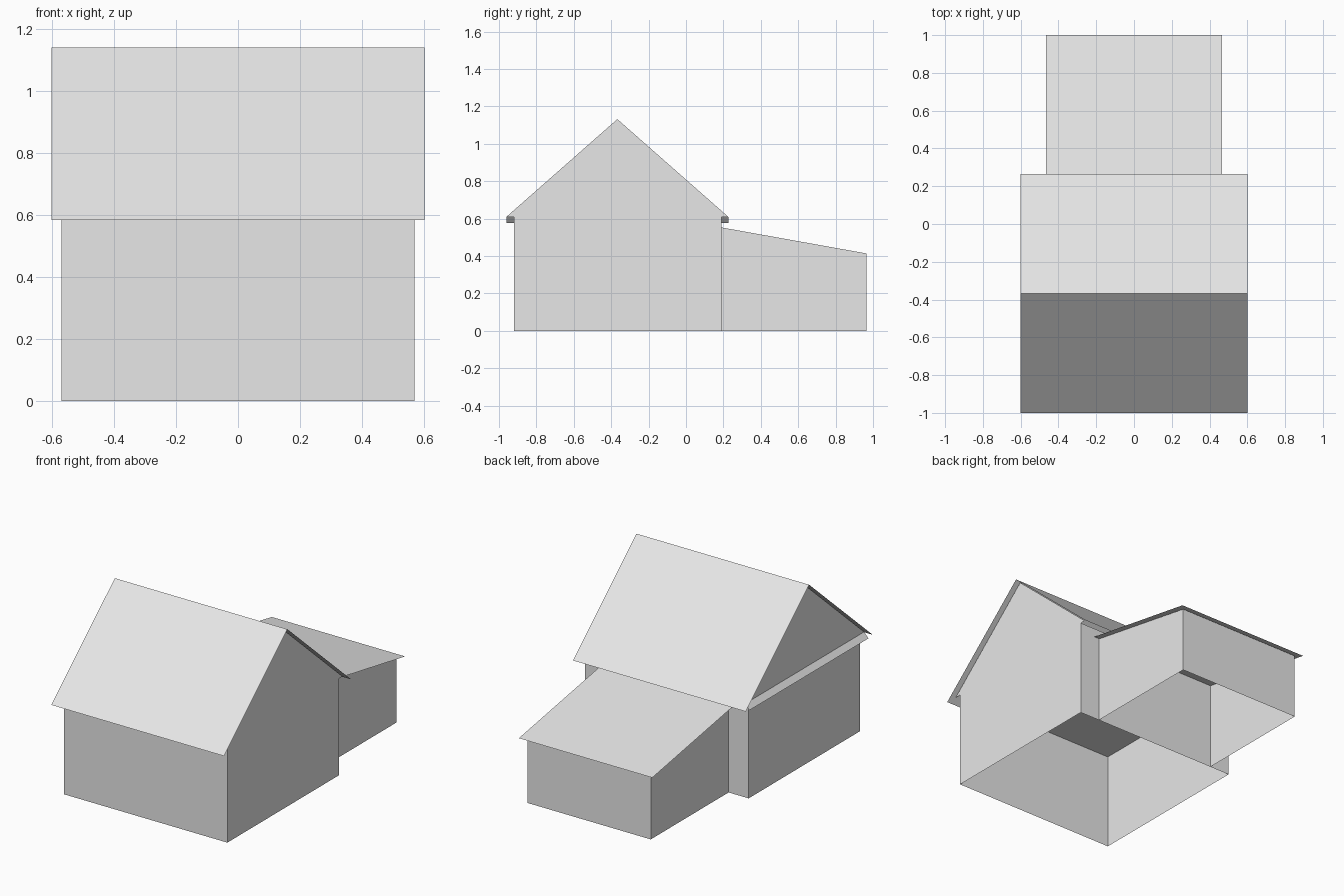
import bpy
import bmesh

cube = bpy.data.objects.get("Cube")
if cube:
    bpy.data.objects.remove(cube, do_unlink=True)

grey = bpy.data.materials.new("plain_grey")
grey.use_nodes = True
grey.diffuse_color = (0.8, 0.8, 0.8, 1)
grey.node_tree.nodes["Principled BSDF"].inputs["Base Color"].default_value = (0.8, 0.8, 0.8, 1)


def finish(name, bm):
    bmesh.ops.remove_doubles(bm, verts=bm.verts, dist=0.0001)
    mesh = bpy.data.meshes.new(name)
    bm.to_mesh(mesh)
    bm.free()
    mesh.materials.append(grey)
    obj = bpy.data.objects.new(name, mesh)
    bpy.context.collection.objects.link(obj)
    return obj


def add_sheet(bm, path, x0, x1):
    """Sweep an open (y, z) path straight across x."""
    for (ya, za), (yb, zb) in zip(path, path[1:]):
        bm.faces.new([bm.verts.new(p) for p in
                      ((x0, ya, za), (x1, ya, za), (x1, yb, zb), (x0, yb, zb))])


def add_ends(bm, outline, half):
    """Close both ends with a (y, z) outline, each facing outwards."""
    for side in (-1, 1):
        points = outline if side > 0 else outline[::-1]
        bm.faces.new([bm.verts.new((side * half, y, z)) for y, z in points])


def shell(name, outline, half):
    """Walls and ceiling, open underneath; outline starts and ends on the ground."""
    bm = bmesh.new()
    add_sheet(bm, outline, -half, half)
    add_ends(bm, outline[::-1], half)
    return finish(name, bm)


def sheet(name, path, half):
    bm = bmesh.new()
    add_sheet(bm, path, -half, half)
    return finish(name, bm)


# Main house and lean-to walls
front, back, eave, ridge = -0.92, 0.19, 0.61, -0.367
shell("main_walls", [(front, 0), (front, eave), (back, eave), (back, 0)], 0.57)
shell("annex_walls", [(back, 0), (back, 0.553), (0.965, 0.414), (0.965, 0)], 0.43)

# Gable triangles
bm = bmesh.new()
add_ends(bm, [(-0.96, eave), (0.226, eave), (ridge, 1.132)], 0.57)
finish("gables", bm)

# Thin roofs
sheet("main_roof", [(-1, 0.585), (ridge, 1.142), (0.266, 0.585)], 0.602)
sheet("annex_roof", [(back, 0.555), (1, 0.412)], 0.465)

# Narrow sloping ledge under one gable
bm = bmesh.new()
bm.faces.new([bm.verts.new(p) for p in (
    (-0.6, 0.226, 0.577), (-0.6, -0.96, 0.577),
    (-0.57, -0.96, eave), (-0.57, 0.226, eave))])
finish("gable_ledge", bm)
